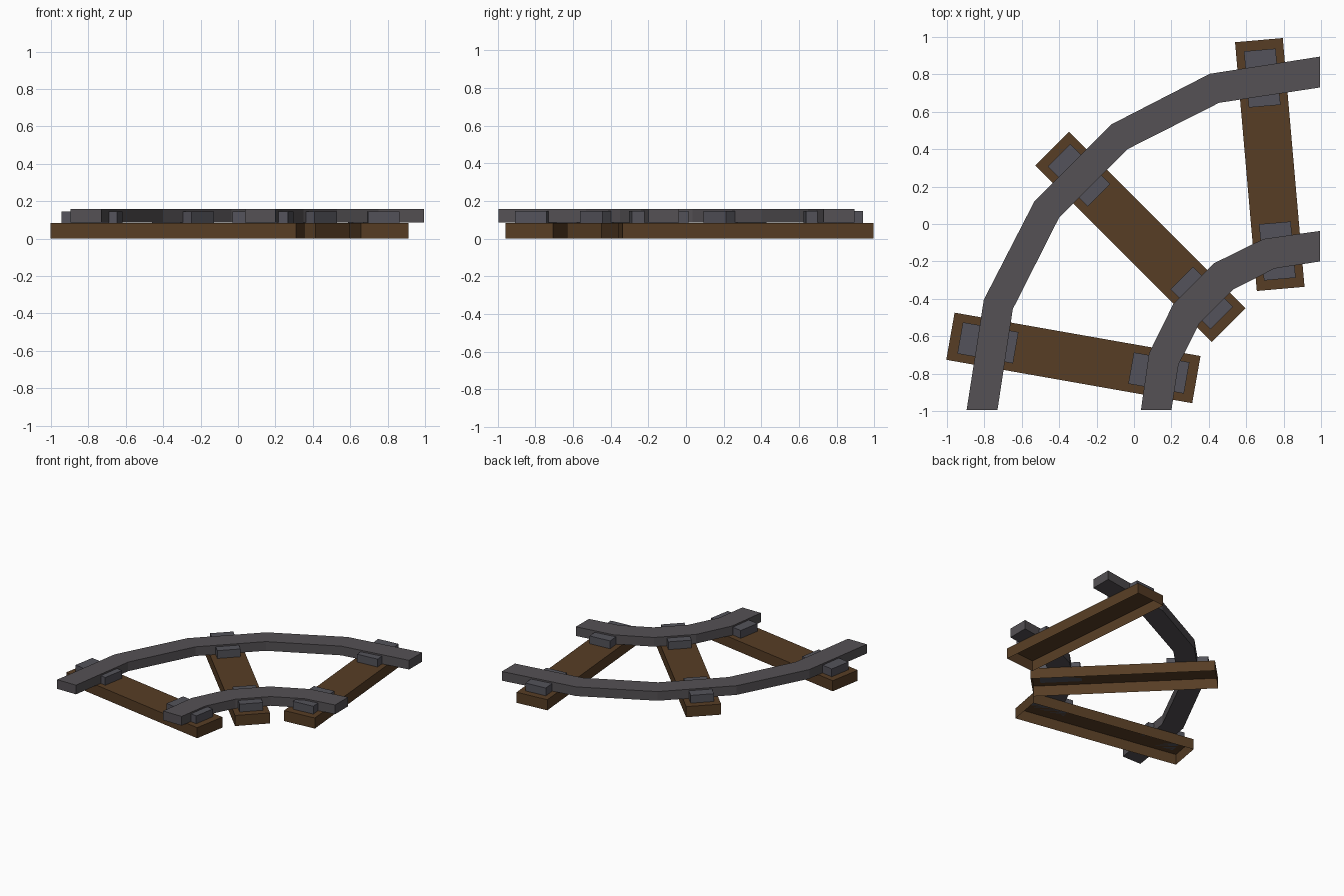
import bpy, bmesh, math
from mathutils import Matrix, Vector

if "Cube" in bpy.data.objects:
    bpy.data.objects.remove(bpy.data.objects["Cube"])


def material(name, rgb):
    m = bpy.data.materials.new(name)
    m.diffuse_color = (*rgb, 1)
    m.use_nodes = True
    m.node_tree.nodes["Principled BSDF"].inputs["Base Color"].default_value = m.diffuse_color
    return m


wood = material("dark brown wood", (0.095, 0.047, 0.018))
steel = material("dark grey steel", (0.090, 0.082, 0.089))
iron = material("blue grey iron", (0.088, 0.086, 0.103))


def finish(name, bm, mat):
    mesh = bpy.data.meshes.new(name)
    bmesh.ops.recalc_face_normals(bm, faces=bm.faces)
    bm.to_mesh(mesh)
    bm.free()
    mesh.materials.append(mat)
    ob = bpy.data.objects.new(name, mesh)
    bpy.context.collection.objects.link(ob)
    return ob


def box(name, centre, size, z0, z1, angle, mat, open_bottom=False):
    bm = bmesh.new()
    bmesh.ops.create_cube(bm, size=1)
    if open_bottom:
        low = [f for f in bm.faces if f.calc_center_median().z < -0.4]
        bmesh.ops.delete(bm, geom=low, context='FACES_ONLY')
    bm.transform(Matrix.Translation((centre[0], centre[1], (z0 + z1) / 2))
                 @ Matrix.Rotation(angle, 4, 'Z')
                 @ Matrix.Diagonal((size[0], size[1], z1 - z0, 1)))
    return finish(name, bm, mat)


def rail(name, outer, inner, z0, z1):
    # half edges are mirrored across the diagonal y = -x
    full = [h + [(-y, -x) for x, y in reversed(h)] for h in (outer, inner)]
    bm = bmesh.new()
    rings = []
    for o, i in zip(*full):
        rings.append([bm.verts.new((*p, z)) for p, z in
                      ((o, z0), (o, z1), (i, z1), (i, z0))])
    for a, b in zip(rings, rings[1:]):
        for k in range(4):
            n = (k + 1) % 4
            bm.faces.new((a[k], a[n], b[n], b[k]))
    bm.faces.new(rings[0])
    bm.faces.new(rings[-1])
    return finish(name, bm, steel)


# Curved rails
rail("outer_rail",
     [(-0.895, -0.995), (-0.803, -0.405), (-0.532, 0.122)],
     [(-0.73, -0.995), (-0.648, -0.455), (-0.40, 0.035)], 0.085, 0.158)
rail("inner_rail",
     [(0.037, -0.995), (0.08, -0.692), (0.21, -0.428)],
     [(0.20, -0.995), (0.238, -0.752), (0.35, -0.53)], 0.085, 0.158)

# Sleepers (hollow underneath), each with a chair plate under both rails
for n, (cx, cy, deg) in enumerate([(-0.324, -0.716, -10),
                                   (0.034, -0.068, -45),
                                   (0.726, 0.318, -85)], 1):
    a = math.radians(deg)
    box(f"sleeper_{n}", (cx, cy), (1.335, 0.256), 0, 0.084, a, wood, True)
    along = Vector((math.cos(a), math.sin(a)))
    for side, s in (("outer", -1), ("inner", 1)):
        c = Vector((cx, cy)) + along * 0.464 * s
        box(f"{side}_chair_{n}", c, (0.302, 0.17), 0.084, 0.146, a, iron)
